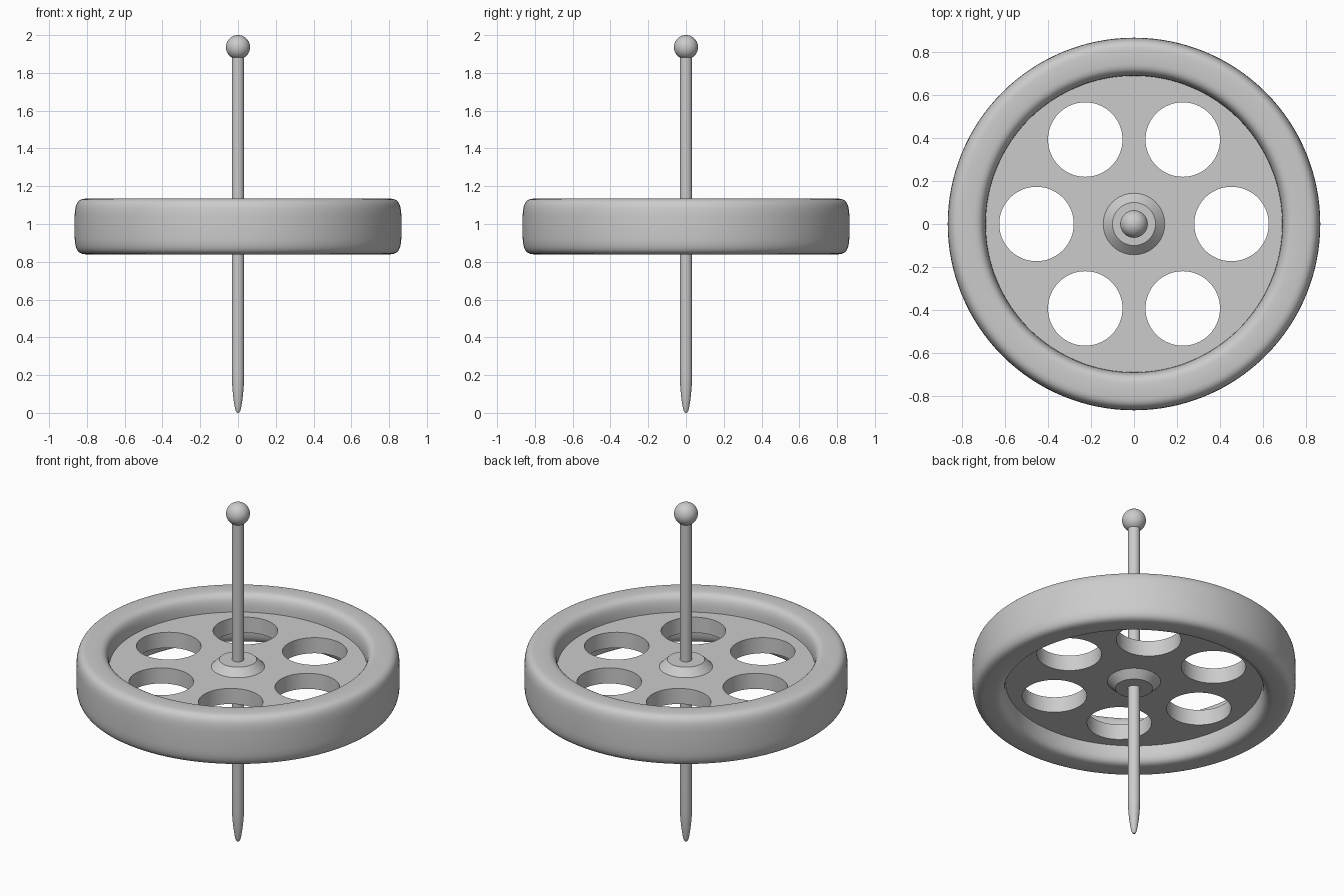
import bpy, bmesh
from math import sin, cos, pi, radians, copysign

if "Cube" in bpy.data.objects:
    bpy.data.objects.remove(bpy.data.objects["Cube"])

MID = 0.987  # height of the wheel's centre plane


def finish(obj, angle=35):
    bpy.ops.object.select_all(action='DESELECT')
    obj.select_set(True)
    bpy.context.view_layer.objects.active = obj
    bpy.ops.object.shade_smooth_by_angle(angle=radians(angle))


def lathe(name, profile, segs, closed=False):
    """Revolve (radius, z) points around the z axis; radius 0 becomes a pole."""
    bm = bmesh.new()
    verts = [bm.verts.new((r, 0, z)) for r, z in profile]
    pairs = list(zip(verts, verts[1:]))
    if closed:
        pairs.append((verts[-1], verts[0]))
    edges = [bm.edges.new(p) for p in pairs]
    bmesh.ops.spin(bm, geom=verts + edges, cent=(0, 0, 0), axis=(0, 0, 1),
                   angle=2 * pi, steps=segs, use_duplicate=False)
    bmesh.ops.remove_doubles(bm, verts=bm.verts, dist=1e-5)
    bmesh.ops.recalc_face_normals(bm, faces=bm.faces)
    mesh = bpy.data.meshes.new(name)
    bm.to_mesh(mesh)
    bm.free()
    obj = bpy.data.objects.new(name, mesh)
    bpy.context.collection.objects.link(obj)
    finish(obj)
    return obj


# Heavy rim: rounded-square section swept around the axis
def rounded(v):
    return copysign(abs(v) ** 0.5, v)


section = [(0.777 + 0.0885 * rounded(cos(a)), MID + 0.148 * rounded(sin(a)))
           for a in (2 * pi * i / 48 for i in range(48))]
lathe("rim", section, 128, closed=True)

# Web disc with six round holes
bpy.ops.mesh.primitive_cylinder_add(vertices=128, radius=0.71, depth=0.092,
                                    location=(0, 0, MID))
disc = bpy.context.object
disc.name = "web_disc"
for i in range(6):
    a = i * pi / 3
    bpy.ops.mesh.primitive_cylinder_add(
        vertices=64, radius=0.173, depth=0.4,
        location=(0.453 * cos(a), 0.453 * sin(a), MID))
    cutter = bpy.context.object
    cutter.hide_render = True
    bpy.context.view_layer.objects.active = disc
    mod = disc.modifiers.new("hole", 'BOOLEAN')
    mod.operation = 'DIFFERENCE'
    mod.solver = 'EXACT'
    mod.object = cutter
    bpy.ops.object.modifier_apply(modifier=mod.name)
    bpy.data.objects.remove(cutter)
finish(disc)

# Tapered hub, mirrored above and below the disc
lathe("hub", [(0, MID - 0.088), (0.10, MID - 0.088), (0.145, MID - 0.044),
              (0.145, MID + 0.044), (0.10, MID + 0.088), (0, MID + 0.088)], 64)

# Stem with a rounded, pointed foot
foot = [(0, 0), (0.007, 0.002), (0.012, 0.011), (0.017, 0.03), (0.022, 0.06),
        (0.027, 0.10), (0.031, 0.15), (0.033, 0.21)]
lathe("stem", foot + [(0.033, 1.92), (0, 1.92)], 48)

# Ball on top of the stem
bpy.ops.mesh.primitive_uv_sphere_add(segments=48, ring_count=24, radius=0.064,
                                     location=(0, 0, 1.936))
bpy.context.object.name = "top_ball"
finish(bpy.context.object)
